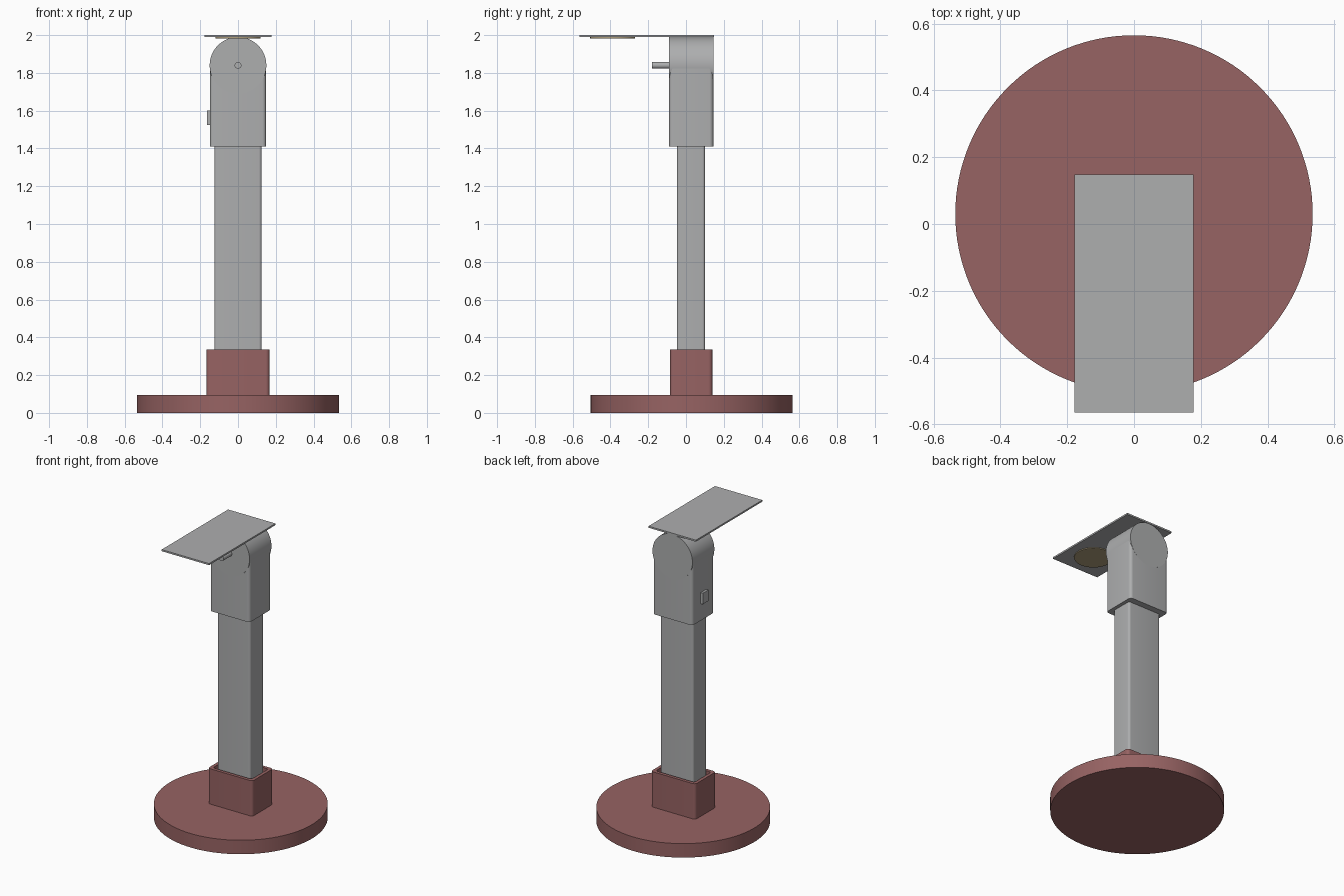
import bpy, bmesh, math
from mathutils import Matrix

if "Cube" in bpy.data.objects:
    bpy.data.objects.remove(bpy.data.objects["Cube"])


def material(name, rgb):
    m = bpy.data.materials.new(name)
    m.diffuse_color = (*rgb, 1)
    m.use_nodes = True
    m.node_tree.nodes["Principled BSDF"].inputs["Base Color"].default_value = m.diffuse_color
    return m


GREY = material("metal grey", (0.42, 0.425, 0.43))
RED = material("dusty red", (0.31, 0.125, 0.125))
TAN = material("lens tan", (0.42, 0.34, 0.20))


def finish(name, bm, mat):
    bmesh.ops.recalc_face_normals(bm, faces=bm.faces)
    mesh = bpy.data.meshes.new(name)
    bm.to_mesh(mesh)
    bm.free()
    ob = bpy.data.objects.new(name, mesh)
    bpy.context.collection.objects.link(ob)
    mesh.materials.append(mat)
    bpy.ops.object.select_all(action='DESELECT')
    ob.select_set(True)
    bpy.context.view_layer.objects.active = ob
    bpy.ops.object.shade_smooth_by_angle(angle=math.radians(32))
    return ob


def cylinder(name, mat, centre, radius, depth, axis='Z', sides=96):
    bm = bmesh.new()
    turn = Matrix.Rotation(math.pi / 2, 4, 'X') if axis == 'Y' else Matrix()
    bmesh.ops.create_cone(bm, cap_ends=True, segments=sides, radius1=radius,
                          radius2=radius, depth=depth,
                          matrix=Matrix.Translation(centre) @ turn)
    return finish(name, bm, mat)


def rounded_rect(hx, hy, r, steps=6):
    pts = []
    for k, (sx, sy) in enumerate([(1, 1), (-1, 1), (-1, -1), (1, -1)]):
        for i in range(steps + 1):
            a = math.pi / 2 * (k + i / steps)
            pts.append((sx * (hx - r) + r * math.cos(a), sy * (hy - r) + r * math.sin(a)))
    return pts


def column(name, mat, cy, loops):
    """Loft rounded rectangles (half x, half y, corner radius, z) and cap both ends."""
    bm = bmesh.new()
    rings = [[bm.verts.new((x, y + cy, z)) for x, y in rounded_rect(hx, hy, r)]
             for hx, hy, r, z in loops]
    for a, b in zip(rings, rings[1:]):
        for i in range(len(a)):
            j = (i + 1) % len(a)
            bm.faces.new((a[i], a[j], b[j], b[i]))
    bm.faces.new(rings[0])
    bm.faces.new(rings[-1])
    return finish(name, bm, mat)


def box(name, mat, lo, hi):
    bm = bmesh.new()
    size = [b - a for a, b in zip(lo, hi)]
    mid = [(a + b) / 2 for a, b in zip(lo, hi)]
    bmesh.ops.create_cube(bm, size=1, matrix=Matrix.Translation(mid) @ Matrix.Diagonal((*size, 1)))
    return finish(name, bm, mat)


# Round foot and hollow socket
cylinder("base_disc", RED, (0, 0.03, 0.0475), 0.535, 0.095, sides=128)
column("base_socket", RED, 0.0275, [
    (0.167, 0.112, 0.02, 0.09), (0.167, 0.112, 0.02, 0.335),
    (0.145, 0.09, 0.015, 0.335), (0.145, 0.09, 0.015, 0.10)])

# Upright post
column("post", GREY, 0.0265, [(0.125, 0.075, 0.015, 0.096), (0.125, 0.075, 0.015, 1.42)])

# Head: rounded block with a barrel on top
column("head_block", GREY, 0.0275, [(0.149, 0.117, 0.02, 1.41), (0.149, 0.117, 0.02, 1.84)])
cylinder("head_barrel", GREY, (0, 0.0275, 1.84), 0.15, 0.235, 'Y')

# Front pin and side button
cylinder("front_pin", GREY, (0, -0.13, 1.84), 0.018, 0.10, 'Y', 32)
box("side_button", GREY, (-0.165, -0.005, 1.525), (-0.14, 0.055, 1.6))

# Top plate with lens disc beneath
box("top_plate", GREY, (-0.178, -0.565, 1.989), (0.178, 0.148, 2.0))
cylinder("lens_disc", TAN, (0, -0.388, 1.9865), 0.119, 0.007)
